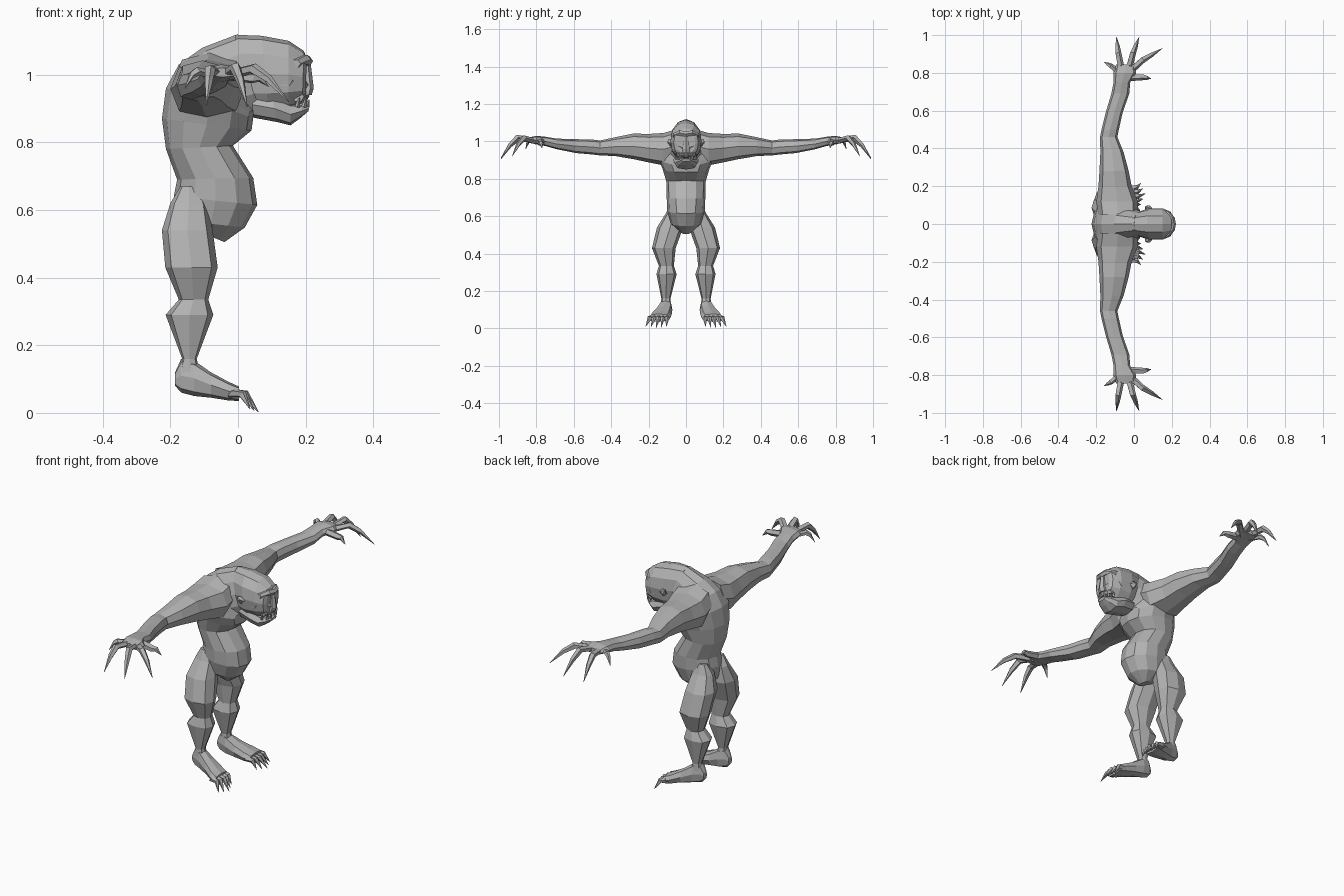
import bpy, bmesh, math
from mathutils import Vector as V

skin = bpy.data.materials.new("grey skin")
skin.diffuse_color = (0.45, 0.45, 0.45, 1)


def loft(name, rings, n=8, mirror=True, fill=1.08):
    """Skin flat-shaded rings of (centre, half axis u, half axis v)."""
    bm = bmesh.new()
    loops = []
    for c, u, v in rings:
        loop = []
        for i in range(n):
            a = 2 * math.pi * i / n
            # slightly fuller diagonals than a plain ellipse
            k = 1 + (fill - 1) * abs(math.sin(2 * a))
            loop.append(bm.verts.new(V(c) + V(u) * math.cos(a) * k + V(v) * math.sin(a) * k))
        loops.append(loop)
    for a, b in zip(loops, loops[1:]):
        for i in range(n):
            j = (i + 1) % n
            bm.faces.new((a[i], a[j], b[j], b[i]))
    bm.faces.new(loops[0])
    bm.faces.new(loops[-1][::-1])
    bmesh.ops.recalc_face_normals(bm, faces=bm.faces)
    me = bpy.data.meshes.new(name)
    bm.to_mesh(me)
    bm.free()
    me.materials.append(skin)
    ob = bpy.data.objects.new(name, me)
    bpy.context.collection.objects.link(ob)
    if mirror:
        m = ob.modifiers.new("mirror", 'MIRROR')
        m.use_axis = (False, True, False)
        m.use_mirror_merge = False
    return ob


def box_rings(axis, rows):
    """Rings square to an axis: (position, lo1, hi1, lo2, hi2)."""
    o = [i for i in range(3) if i != axis]
    out = []
    for p, a0, a1, b0, b1 in rows:
        c, u, v = V(), V(), V()
        c[axis], c[o[0]], c[o[1]] = p, (a0 + a1) / 2, (b0 + b1) / 2
        u[o[0]], v[o[1]] = (a1 - a0) / 2, (b1 - b0) / 2
        out.append((c, u, v))
    return out


def spine_rings(rows):
    """Rings across the body: back x, z, front x, z, half width."""
    return [(V(((bx + fx) / 2, 0, (bz + fz) / 2)),
             V(((fx - bx) / 2, 0, (fz - bz) / 2)), V((0, w, 0)))
            for bx, bz, fx, fz, w in rows]


def spike(name, points, radii, n=5, mirror=True):
    """Tapered tube through points, used for fingers, toes and teeth."""
    pts = [V(p) for p in points]
    d = (pts[-1] - pts[0]).normalized()
    side = d.cross(V((0, 0, 1)) if abs(d.z) < 0.9 else V((1, 0, 0))).normalized()
    up = side.cross(d)
    return loft(name, [(p, side * r, up * r) for p, r in zip(pts, radii)], n, mirror, 1)


# torso, belly to hunched neck
loft("torso", spine_rings([
    (-.10, .53, -.04, .505, .03), (-.18, .57, .02, .548, .08),
    (-.19, .64, .057, .615, .10), (-.18, .69, .045, .695, .103),
    (-.213, .78, -.015, .79, .105), (-.225, .87, .04, .835, .125),
    (-.213, .96, .045, .872, .15), (-.175, 1.03, .045, .88, .13),
    (-.105, 1.08, .05, .885, .09), (0, 1.12, .07, .89, .066)]), 12, False, 1.03)

# head, upper part
loft("head", spine_rings([
    (-.01, 1.118, .04, .89, .062), (.07, 1.115, .09, .89, .083),
    (.15, 1.10, .15, .90, .083), (.195, 1.07, .19, .915, .066),
    (.203, 1.05, .20, .93, .05)]), 12, False, 1.04)

# jaw
loft("jaw", spine_rings([
    (.04, .95, .045, .873, .055), (.10, .94, .115, .86, .068),
    (.155, .915, .155, .85, .06), (.19, .912, .185, .872, .045),
    (.212, .908, .208, .892, .025)]), 8, False)

# brow ridge, nose, cheekbones, muzzle
loft("brow", box_rings(1, [
    (-.07, .15, .185, 1.02, 1.045), (-.035, .17, .215, 1.03, 1.06),
    (0, .18, .222, 1.025, 1.055), (.035, .17, .215, 1.03, 1.06),
    (.07, .15, .185, 1.02, 1.045)]), 6, False)
loft("nose", box_rings(2, [
    (.94, .18, .218, -.024, .024), (.96, .18, .224, -.022, .022),
    (1.04, .18, .214, -.009, .009)]), 6, False)
loft("cheek", box_rings(1, [
    (.02, .17, .208, .955, .985), (.05, .16, .20, .96, .995),
    (.078, .12, .16, .965, 1.0)]), 6)
loft("muzzle", box_rings(1, [
    (-.05, .16, .195, .92, .95), (0, .17, .212, .922, .952),
    (.05, .16, .195, .92, .95)]), 6, False)

# ears
spike("ear", [(.08, .07, .99), (.07, .09, 1.0), (.06, .092, 1.01)], (.022, .014, .003))

# teeth
for i, (x, y, h) in enumerate([(.195, .035, .035), (.203, .018, .022), (.175, .05, .028)]):
    spike("lower_tooth", [(x, y, .905), (x + .008, y + .006, .905 + h)], (.008, .001), 4)
    spike("upper_tooth", [(x - .004, y - .008, .93), (x + .002, y - .008, .93 - h * .8)],
          (.007, .001), 4)

# arm
loft("arm", box_rings(1, [
    (.05, -.19, .02, .89, 1.065), (.12, -.20, .02, .872, 1.045),
    (.20, -.188, -.012, .888, 1.04), (.28, -.183, -.028, .905, 1.042),
    (.38, -.178, -.055, .922, 1.022), (.46, -.18, -.088, .925, 1.005),
    (.50, -.172, -.08, .93, 1.01), (.59, -.15, -.06, .938, 1.012),
    (.69, -.12, -.025, .958, 1.015), (.75, -.108, -.02, .975, 1.025),
    (.80, -.11, .012, .985, 1.03), (.845, -.095, .005, .993, 1.02)]), 8)

# clawed fingers
for b, k, t, r in [
        ((-.02, .81, 1.0), (.045, .868, 1.018), (.15, .93, .92), .017),
        ((-.025, .83, 1.008), (-.008, .90, 1.022), (.027, .99, .905), .017),
        ((-.07, .83, 1.008), (-.083, .90, 1.015), (-.093, .99, .91), .017),
        ((-.08, .80, 1.0), (-.12, .835, 1.01), (-.157, .857, .96), .014),
        ((-.02, .775, 1.0), (.045, .778, .99), (.09, .77, .965), .017)]:
    mid = V(k).lerp(V(t), .45) + V((0, 0, .012))
    spike("finger", [b, k, mid, t], (r * 1.1, r, r * .75, .001))

# leg
loft("leg", box_rings(2, [
    (.67, -.17, -.12, .05, .085), (.62, -.20, -.09, .02, .105),
    (.54, -.225, -.075, .015, .155), (.43, -.215, -.06, .055, .182),
    (.335, -.175, -.088, .065, .145), (.29, -.214, -.073, .05, .158),
    (.16, -.165, -.122, .083, .132), (.11, -.178, -.11, .078, .135)]), 8)

# foot
loft("foot", box_rings(0, [
    (-.186, .09, .12, .08, .12), (-.168, .08, .13, .06, .16),
    (-.13, .073, .142, .05, .155), (-.08, .075, .165, .045, .12),
    (-.03, .08, .192, .037, .093), (.003, .09, .20, .035, .078)]), 8)

# clawed toes
for i in range(5):
    y = .098 + .023 * i
    tip = (.06 - .012 * abs(i - 2), .105 + .0275 * i, .003 + .004 * abs(i - 2))
    spike("toe", [(-.02, y, .058), (.022 - .004 * abs(i - 2), y + .004, .055), tip],
          (.016, .013, .001))
